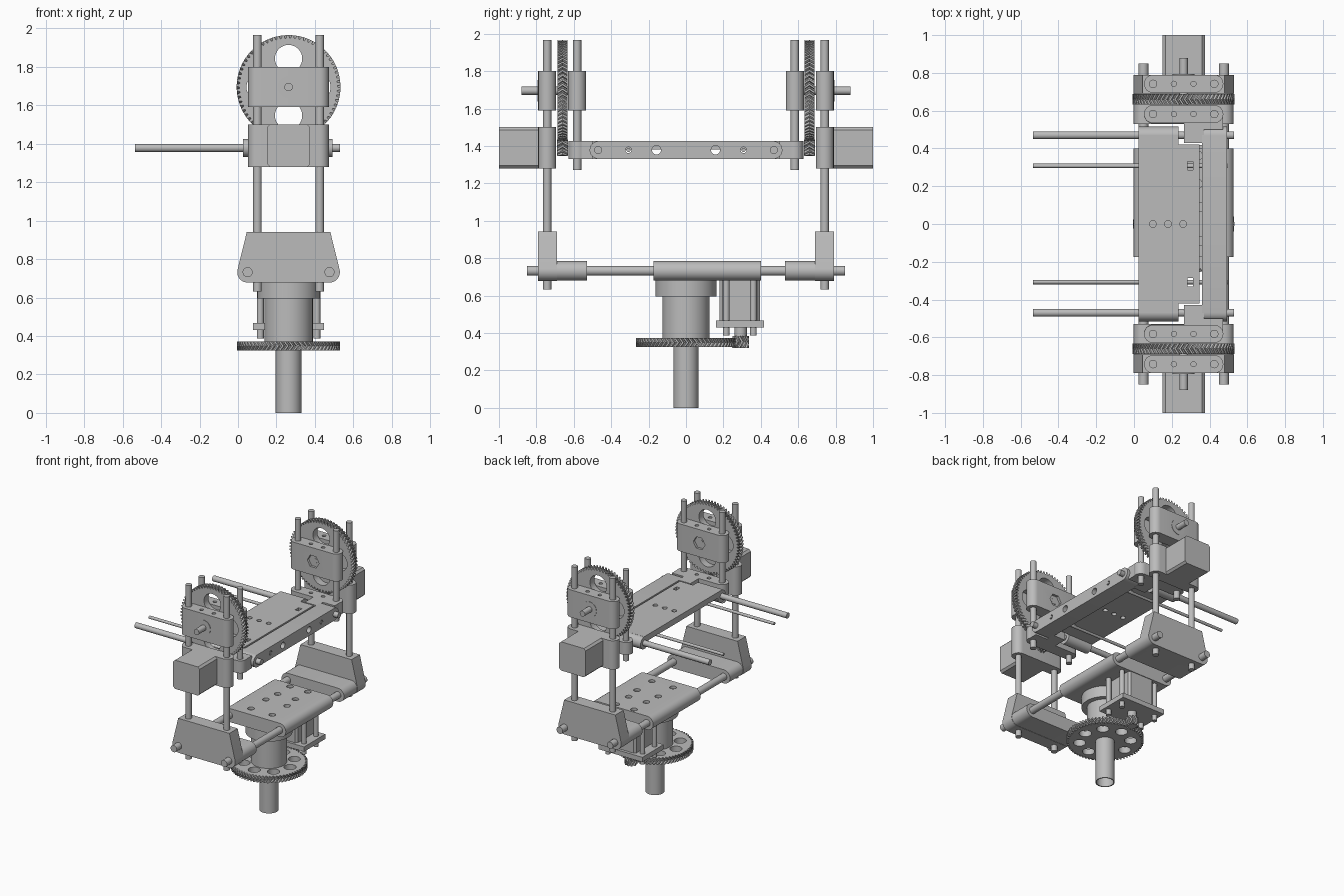
import bpy, bmesh
from math import pi, cos, sin
from mathutils import Vector

if "Cube" in bpy.data.objects:
    bpy.data.objects.remove(bpy.data.objects["Cube"])

grey = bpy.data.materials.new("plain grey")
grey.use_nodes = True
COLOR = (0.5, 0.5, 0.5, 1)
grey.diffuse_color = COLOR
grey.node_tree.nodes["Principled BSDF"].inputs["Base Color"].default_value = COLOR

CX = 0.263        # centre line of the machine
ROD = 0.162       # half spacing of the upright rods
RAIL = 0.213      # half spacing of the base rails
AXLE_Z, BED_Z, RAIL_Z = 1.695, 1.378, 0.732
parts = []


def place(axis, u, v, w):
    return Vector({"x": (w, u, v), "y": (u, w, v), "z": (u, v, w)}[axis])


def loft(name, axis, layers):
    """Join matching outlines [(outline, position), ...] into a closed solid."""
    bm = bmesh.new()
    rings = [[bm.verts.new(place(axis, u, v, w)) for u, v in pts] for pts, w in layers]
    bm.faces.new(rings[0])
    bm.faces.new(rings[-1])
    n = len(rings[0])
    for a, b in zip(rings, rings[1:]):
        for i in range(n):
            j = (i + 1) % n
            bm.faces.new((a[i], a[j], b[j], b[i]))
    bmesh.ops.recalc_face_normals(bm, faces=bm.faces)
    mesh = bpy.data.meshes.new(name)
    bm.to_mesh(mesh)
    bm.free()
    obj = bpy.data.objects.new(name, mesh)
    bpy.context.collection.objects.link(obj)
    mesh.materials.append(grey)
    parts.append(obj)
    return obj


def prism(name, axis, pts, lo, hi):
    return loft(name, axis, [(pts, lo), (pts, hi)])


def arc(u, v, r, start, end, n):
    return [(u + r * cos(start + (end - start) * i / n),
             v + r * sin(start + (end - start) * i / n)) for i in range(n + 1)]


def rod(name, axis, u, v, r, lo, hi, n=24):
    return prism(name, axis, arc(u, v, r, 0, 2 * pi, n)[:-1], lo, hi)


def stadium(u0, u1, v, r):
    return arc(u1, v, r, -pi / 2, pi / 2, 12) + arc(u0, v, r, pi / 2, 3 * pi / 2, 12)


def chamfered(u, v, hu, hv, c):
    return [(u + a * (hu - p), v + b * (hv - q))
            for a, b, p, q in ((1, 1, 0, c), (1, 1, c, 0), (-1, 1, c, 0), (-1, 1, 0, c),
                               (-1, -1, 0, c), (-1, -1, c, 0), (1, -1, c, 0), (1, -1, 0, c))]


def box(name, x0, x1, y0, y1, z0, z1):
    return prism(name, "z", [(x0, y0), (x1, y0), (x1, y1), (x0, y1)], z0, z1)


def cut(obj, cutters):
    for c in cutters:
        mod = obj.modifiers.new("hole", "BOOLEAN")
        mod.operation, mod.solver, mod.object = "DIFFERENCE", "EXACT", c
    deps = bpy.context.evaluated_depsgraph_get()
    mesh = bpy.data.meshes.new_from_object(obj.evaluated_get(deps))
    obj.modifiers.clear()
    obj.data = mesh
    for c in cutters:
        parts.remove(c)
        bpy.data.objects.remove(c)
    return obj


def gear(name, axis, u, v, r, depth, teeth, lo, hi):
    """Herringbone gear: the middle layer is turned by a fraction of a tooth."""
    step = 2 * pi / teeth

    def outline(turn):
        pts = []
        for i in range(teeth):
            for f, rad in ((0, r - depth), (0.25, r - depth), (0.42, r), (0.83, r)):
                a = (i + f + turn) * step
                pts.append((u + rad * cos(a), v + rad * sin(a)))
        return pts
    return loft(name, axis, [(outline(0), lo), (outline(0.7), (lo + hi) / 2), (outline(0), hi)])


# Turntable: hollow shaft, slewing gear, bearing housing
shaft = rod("main_shaft", "z", CX, 0, 0.067, 0, 0.6, 40)
cut(shaft, [rod("cutter", "z", CX, 0, 0.059, -0.1, 0.55, 40)])
wheel = gear("slewing_gear", "z", CX, 0, 0.268, 0.016, 66, 0.325, 0.372)
cut(wheel, [rod("cutter", "z", CX + 0.178 * cos(k * pi / 4), 0.178 * sin(k * pi / 4),
                0.043, 0.2, 0.5) for k in range(8)])
rod("bearing_housing", "z", CX, 0, 0.126, 0.372, 0.6, 48)
rod("bearing_flange", "z", CX, 0, 0.163, 0.595, 0.69, 48)

# Base plate with screw recesses
plate = prism("base_plate", "y", stadium(CX - RAIL, CX + RAIL, RAIL_Z, 0.052), -0.175, 0.4)
cut(plate, [rod("cutter", "z", CX + a * d, y + b * d, 0.024, 0.765, 0.9, 16)
            for y, d in ((0, 0.09), (0.287, 0.075)) for a in (-1, 1) for b in (-1, 1)])

# Slewing motor hanging under the plate
prism("slewing_motor", "z", chamfered(CX, 0.287, 0.11, 0.108, 0.015), 0.46, 0.685)
box("motor_plate", CX - 0.185, CX + 0.185, 0.16, 0.417, 0.43, 0.467)
gear("slewing_pinion", "z", CX, 0.292, 0.045, 0.014, 10, 0.32, 0.385)
rod("pinion_collar", "z", CX, 0.292, 0.033, 0.38, 0.44)
for sx in (-1, 1):
    rod("base_rail", "y", CX + sx * RAIL, RAIL_Z, 0.026, -0.85, 0.85)
    for y in (0.215, 0.36):
        rod("motor_post", "z", CX + sx * 0.147, y, 0.018, 0.387, 0.69, 16)

# Towers at both ends
bracket = (arc(CX - RAIL, RAIL_Z, 0.054, 0.92 * pi, 1.5 * pi, 10)
           + arc(CX + RAIL, RAIL_Z, 0.054, -0.5 * pi, 0.08 * pi, 10)
           + [(CX + 0.217, 0.942), (CX - 0.217, 0.942)])
sleeves = lambda y: stadium(CX - ROD, CX + ROD, y, 0.048)
for s in (-1, 1):
    prism("tower_bracket", "y", bracket, s * 0.69, s * 0.79)
    prism("bracket_foot", "y", stadium(CX - RAIL, CX + RAIL, RAIL_Z, 0.052), s * 0.53, s * 0.7)
    for sx in (-1, 1):
        rod("outer_upright", "z", CX + sx * ROD, s * 0.742, 0.022, 0.632, 1.965)
        rod("inner_upright", "z", CX + sx * ROD, s * 0.582, 0.022, 1.27, 1.965)

    # Lift motor and its mount
    prism("motor_mount", "z", sleeves(s * 0.742), 1.28, 1.5)
    prism("lift_motor", "y", chamfered(CX, 1.39, 0.112, 0.11, 0.015), s * 0.78, s)
    gear("lift_pinion", "y", CX, 1.39, 0.045, 0.014, 10, s * 0.632, s * 0.69)

    # Tilt gear between two bearing blocks
    tilt = gear("tilt_gear", "y", CX, AXLE_Z, 0.27, 0.016, 66, s * 0.633, s * 0.687)
    cut(tilt, [rod("cutter", "y", CX + 0.148 * cos(k * pi / 2), AXLE_Z + 0.148 * sin(k * pi / 2),
                   0.071, s * 0.5, s * 0.8, 32) for k in range(4)])
    rod("tilt_axle", "y", CX, AXLE_Z, 0.022, s * 0.55, s * 0.88)
    for name, y in (("outer_bearing_block", 0.742), ("inner_bearing_block", 0.582)):
        block = prism(name, "z", sleeves(s * y), 1.59, 1.8)
        holes = [rod("cutter", "z", CX + a * 0.052, s * y, 0.014, 1.78, 1.9, 12) for a in (-1, 1)]
        if y < 0.7:
            holes.append(rod("cutter", "y", CX, AXLE_Z, 0.05, s * 0.5, s * 0.552, 6))
        cut(block, holes)
    rod("bearing_ring", "y", CX, AXLE_Z, 0.058, s * 0.78, s * 0.793, 32)

    # Bed end block riding on the inner uprights
    end = prism("bed_end_block", "z", sleeves(s * 0.58), 1.33, 1.425)
    cut(end, [rod("cutter", "z", CX + a * 0.052, s * 0.58, 0.014, 1.405, 1.5, 12) for a in (-1, 1)])
    box("bed_lip", 0.265, 0.37, s * 0.43, s * 0.54, 1.33, 1.425)
    box("bar_joint", 0.36, 0.47, s * 0.5, s * 0.56, 1.33, 1.425)

    # Sliding rods, screws and sleeves of the bed
    rod("slide_rod", "x", s * 0.47, BED_Z, 0.021, -0.535, 0.53)
    rod("lead_screw", "x", s * 0.308, BED_Z, 0.011, -0.535, 0.495, 12)
    rod("slide_sleeve", "x", s * 0.468, BED_Z, 0.047, 0.025, 0.235)

# Side bar of the bed with see-through holes
bar = prism("bed_side_bar", "x", stadium(-0.468, 0.468, BED_Z, 0.0475), 0.36, 0.492)
cut(bar, [rod("cutter", "x", s * y, BED_Z, r, 0.3, 0.6) for s in (-1, 1)
          for y, r in ((0.158, 0.024), (0.308, 0.016))])

# Sliding bed plate with a tongue, a row of holes and two nut slots
bed = prism("sliding_bed", "z", [(0.025, -0.47), (0.235, -0.47), (0.235, -0.42), (0.347, -0.42),
                                 (0.347, 0.42), (0.235, 0.42), (0.235, 0.47), (0.025, 0.47)],
            1.38, 1.4255)
cut(bed, [rod("cutter", "z", x, 0, 0.018, 1.3, 1.5, 16) for x in (0.1, 0.18, 0.26)]
    + [box("cutter", 0.283, 0.312, s * 0.308 - 0.022, s * 0.308 + 0.022, 1.3, 1.5) for s in (-1, 1)])

# Smooth round parts while keeping edges crisp
bpy.ops.object.select_all(action="DESELECT")
for obj in parts:
    obj.select_set(True)
bpy.context.view_layer.objects.active = parts[0]
bpy.ops.object.shade_smooth_by_angle(angle=0.5)
